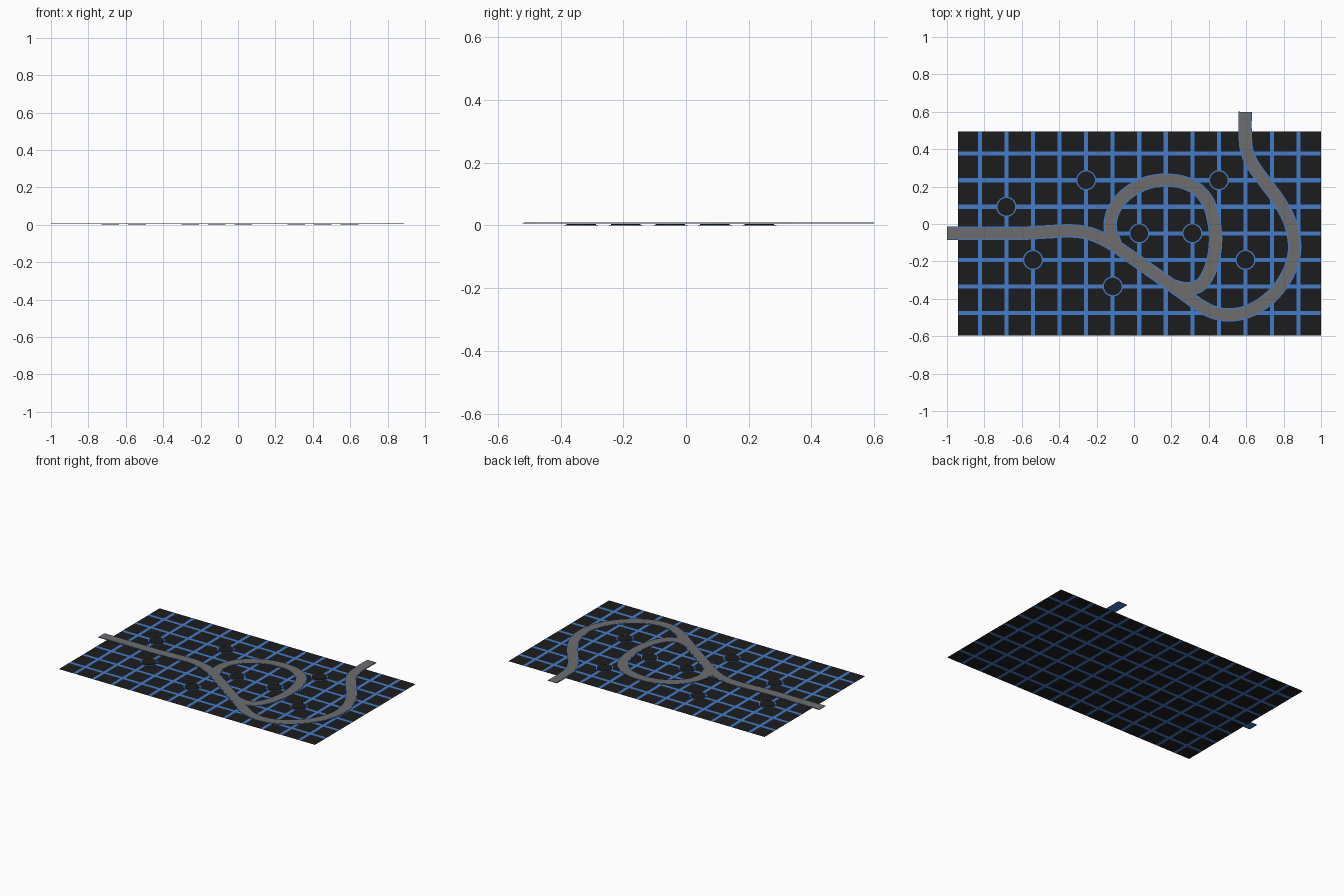
import bpy, bmesh
from mathutils import Vector

if "Cube" in bpy.data.objects:
    bpy.data.objects.remove(bpy.data.objects["Cube"])


def material(name, rgb):
    m = bpy.data.materials.new(name)
    m.diffuse_color = (*rgb, 1)
    m.use_nodes = True
    m.node_tree.nodes["Principled BSDF"].inputs["Base Color"].default_value = m.diffuse_color
    return m


DARK = material("dark_tile", (0.012, 0.012, 0.012))
BLUE = material("blue_line", (0.055, 0.2, 0.6))
GREY = material("grey_road", (0.155, 0.155, 0.155))


def finish(bm, name, *mats):
    bmesh.ops.recalc_face_normals(bm, faces=bm.faces)
    me = bpy.data.meshes.new(name)
    bm.to_mesh(me)
    bm.free()
    for m in mats:
        me.materials.append(m)
    ob = bpy.data.objects.new(name, me)
    bpy.context.collection.objects.link(ob)
    return ob


# Board: flat sheet split into dark cells and blue grid lines
PITCH, LINE = 0.142, 0.022
line_x = [-0.824 + PITCH * i for i in range(13)]
line_y = [0.376 - PITCH * j for j in range(7)]


def cuts(lo, centres, hi):
    return [lo] + [c + s * LINE / 2 for c in sorted(centres) for s in (-1, 1)] + [hi]


xs = cuts(-0.941, line_x, 1.0)
ys = cuts(-0.595, line_y, 0.494)
bm = bmesh.new()
rows = [[bm.verts.new((x, y, 0)) for x in xs] for y in ys]
for j in range(len(ys) - 1):
    for i in range(len(xs) - 1):
        f = bm.faces.new((rows[j][i], rows[j][i + 1], rows[j + 1][i + 1], rows[j + 1][i]))
        f.material_index = 1 if i % 2 or j % 2 else 0
board = finish(bm, "board", DARK, BLUE)
if board.data.polygons[0].normal.z < 0:
    board.data.flip_normals()


# Round spots on grid crossings, each with a blue rim
def disc(name, x, y, r, z0, z1, mat):
    bm = bmesh.new()
    bmesh.ops.create_cone(bm, cap_ends=True, segments=32, radius1=r, radius2=r, depth=z1 - z0)
    bmesh.ops.translate(bm, vec=(x, y, (z0 + z1) / 2), verts=bm.verts)
    finish(bm, name, mat)


for i, j in [(4, 1), (1, 2), (2, 4), (5, 5), (6, 3), (8, 3), (9, 1), (10, 4)]:
    x, y = line_x[i], line_y[j]
    disc("spot_rim", x, y, 0.054, 0.0005, 0.002, BLUE)
    disc("spot", x, y, 0.047, 0.001, 0.005, DARK)


# Roads: thin strips swept along smooth paths
def smooth_path(pts, steps=6):
    p = [Vector(q) for q in pts]
    p = [2 * p[0] - p[1]] + p + [2 * p[-1] - p[-2]]
    out = []
    for a, b, c, d in zip(p, p[1:], p[2:], p[3:]):
        for k in range(steps):
            t = k / steps
            out.append(0.5 * (2 * b + (c - a) * t + (2 * a - 5 * b + 4 * c - d) * t * t
                              + (3 * b - a - 3 * c + d) * t ** 3))
    return out + [p[-2]]


def strip(name, path, width, z0, z1, mat):
    bm = bmesh.new()
    rings = []
    for k, p in enumerate(path):
        t = (path[min(k + 1, len(path) - 1)] - path[max(k - 1, 0)]).normalized()
        n = Vector((-t.y, t.x)) * width / 2
        rings.append([bm.verts.new((*q, z)) for q, z in
                      ((p + n, z0), (p - n, z0), (p - n, z1), (p + n, z1))])
    for a, b in zip(rings, rings[1:]):
        for s in range(4):
            e = (s + 1) % 4
            bm.faces.new((a[s], a[e], b[e], b[s]))
    bm.faces.new(rings[0])
    bm.faces.new(rings[-1])
    finish(bm, name, mat)


main_road = [(-1, -.05), (-.8, -.05), (-.61, -.05), (-.48, -.043), (-.333, -.037), (-.232, -.053),
             (-.13, -.099), (-.034, -.163), (.084, -.246), (.244, -.358), (.345, -.43),
             (.425, -.472), (.511, -.486), (.61, -.467), (.714, -.405), (.80, -.308),
             (.848, -.20), (.858, -.10), (.832, .015), (.773, .126), (.698, .227),
             (.634, .318), (.602, .398), (.594, .494), (.594, .6)]
loop_road = [(-.095, -.12), (-.127, -.025), (-.114, .061), (-.066, .136), (.004, .19),
             (.084, .224), (.175, .234), (.265, .222), (.34, .184), (.394, .12), (.423, .035),
             (.436, -.075), (.426, -.179), (.399, -.264), (.362, -.32), (.314, -.344),
             (.262, -.345), (.2, -.328)]
for name, pts in (("main_road", main_road), ("loop_road", loop_road)):
    path = smooth_path(pts)
    strip(name + "_edging", path, 0.072, 0.0062, 0.0075, BLUE)
    strip(name, path, 0.060, 0.0070, 0.0090, GREY)
